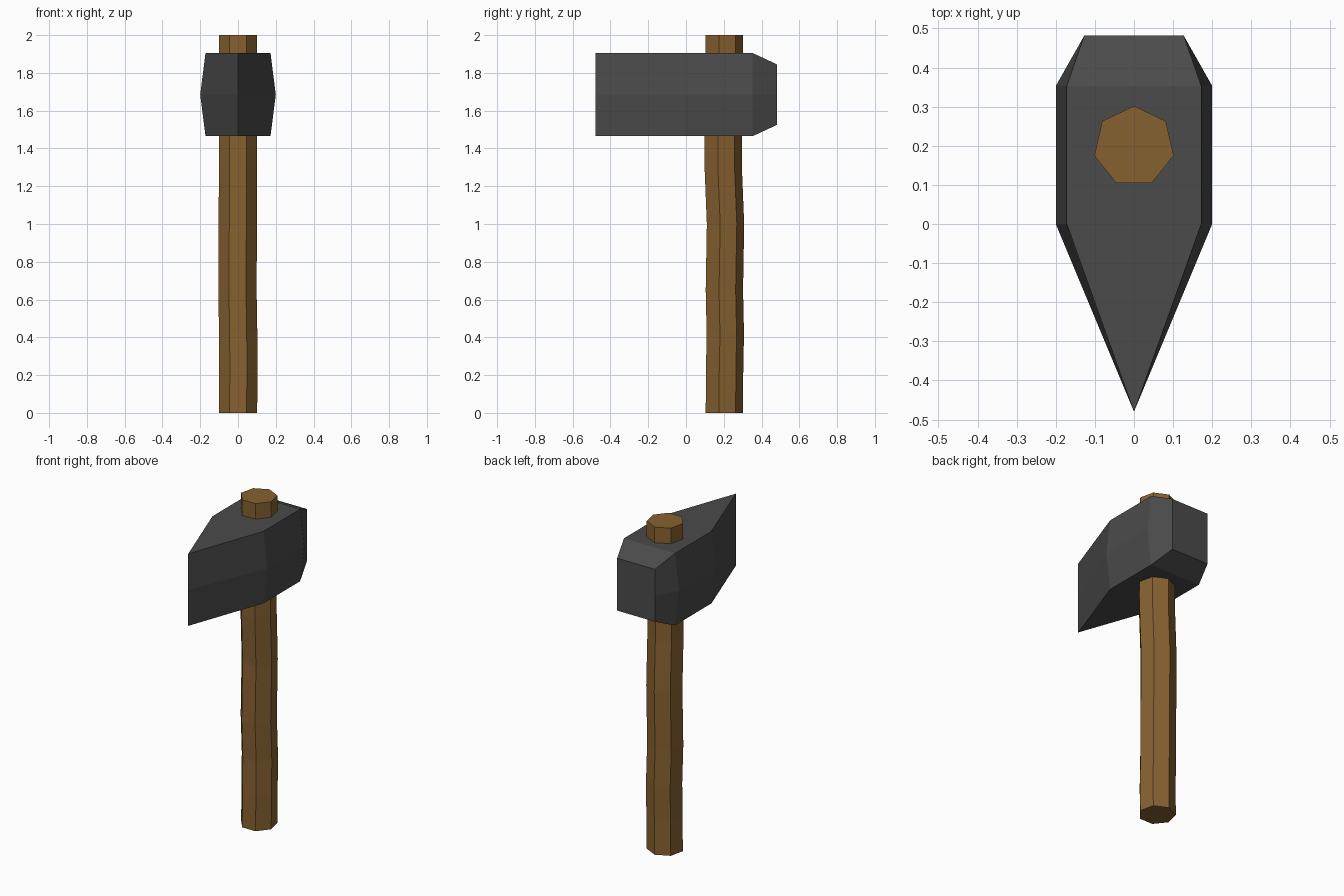
import bpy, bmesh
from math import sin, cos, pi

if "Cube" in bpy.data.objects:
    bpy.data.objects.remove(bpy.data.objects["Cube"])


def paint(obj, name, color):
    mat = bpy.data.materials.new(name)
    mat.diffuse_color = (*color, 1)
    mat.use_nodes = True
    mat.node_tree.nodes["Principled BSDF"].inputs["Base Color"].default_value = mat.diffuse_color
    obj.data.materials.append(mat)


def loft(name, rings, color):
    """Skin a stack of equal-length point rings, cap both ends."""
    bm = bmesh.new()
    loops = [[bm.verts.new(p) for p in ring] for ring in rings]
    n = len(loops[0])
    for a, b in zip(loops, loops[1:]):
        for i in range(n):
            j = (i + 1) % n
            bm.faces.new((a[i], a[j], b[j], b[i]))
    bm.faces.new(loops[0])
    bm.faces.new(loops[-1])
    # Collapses the blade ring into a single sharp edge
    bmesh.ops.remove_doubles(bm, verts=bm.verts, dist=0.0005)
    bmesh.ops.recalc_face_normals(bm, faces=bm.faces)
    mesh = bpy.data.meshes.new(name)
    bm.to_mesh(mesh)
    bm.free()
    obj = bpy.data.objects.new(name, mesh)
    bpy.context.collection.objects.link(obj)
    paint(obj, name + "_colour", color)
    return obj


# Handle: seven-sided, slightly crooked shaft (z, x offset, y offset)
def heptagon(z, dx, dy, r=0.104):
    return [(dx + r * sin(2 * pi * i / 7), 0.198 + dy + r * cos(2 * pi * i / 7), z)
            for i in range(7)]


bends = [(0, 0, 0), (0.21, 0.002, 0.001), (0.42, 0.001, 0.005),
         (0.65, -0.003, 0), (1.0, -0.001, 0.006), (1.3, 0, -0.006),
         (1.5, 0, -0.006), (1.7, 0, 0), (2.0, 0, 0)]
loft("handle", [heptagon(*b) for b in bends], (0.24, 0.12, 0.03))


# Head: hexagonal sections along y (y, flat half width, bulge half width, half height)
def section(y, flat, bulge, h, zc=1.685):
    return [(-flat, y, zc + h), (flat, y, zc + h), (bulge, y, zc),
            (flat, y, zc - h), (-flat, y, zc - h), (-bulge, y, zc)]


sections = [(-0.48, 0, 0, 0.22), (0, 0.172, 0.2, 0.22),
            (0.353, 0.172, 0.2, 0.22), (0.482, 0.127, 0.127, 0.16)]


def build_head():
    rings = [section(*s) for s in sections]
    bm = bmesh.new()
    loops = [[bm.verts.new(p) for p in ring] for ring in rings]
    for a, b in zip(loops, loops[1:]):
        for i in range(6):
            j = (i + 1) % 6
            quad = (a[i], a[j], b[j], b[i])
            # Top and bottom come to a point at the blade
            if a is loops[0] and i in (0, 3):
                quad = (a[i], b[j], b[i])
            bm.faces.new(quad)
    bm.faces.new(loops[-1])
    bmesh.ops.remove_doubles(bm, verts=bm.verts, dist=0.0005)
    bmesh.ops.recalc_face_normals(bm, faces=bm.faces)
    mesh = bpy.data.meshes.new("hammer_head")
    bm.to_mesh(mesh)
    bm.free()
    obj = bpy.data.objects.new("hammer_head", mesh)
    bpy.context.collection.objects.link(obj)
    paint(obj, "dark_metal", (0.07, 0.07, 0.07))


build_head()
